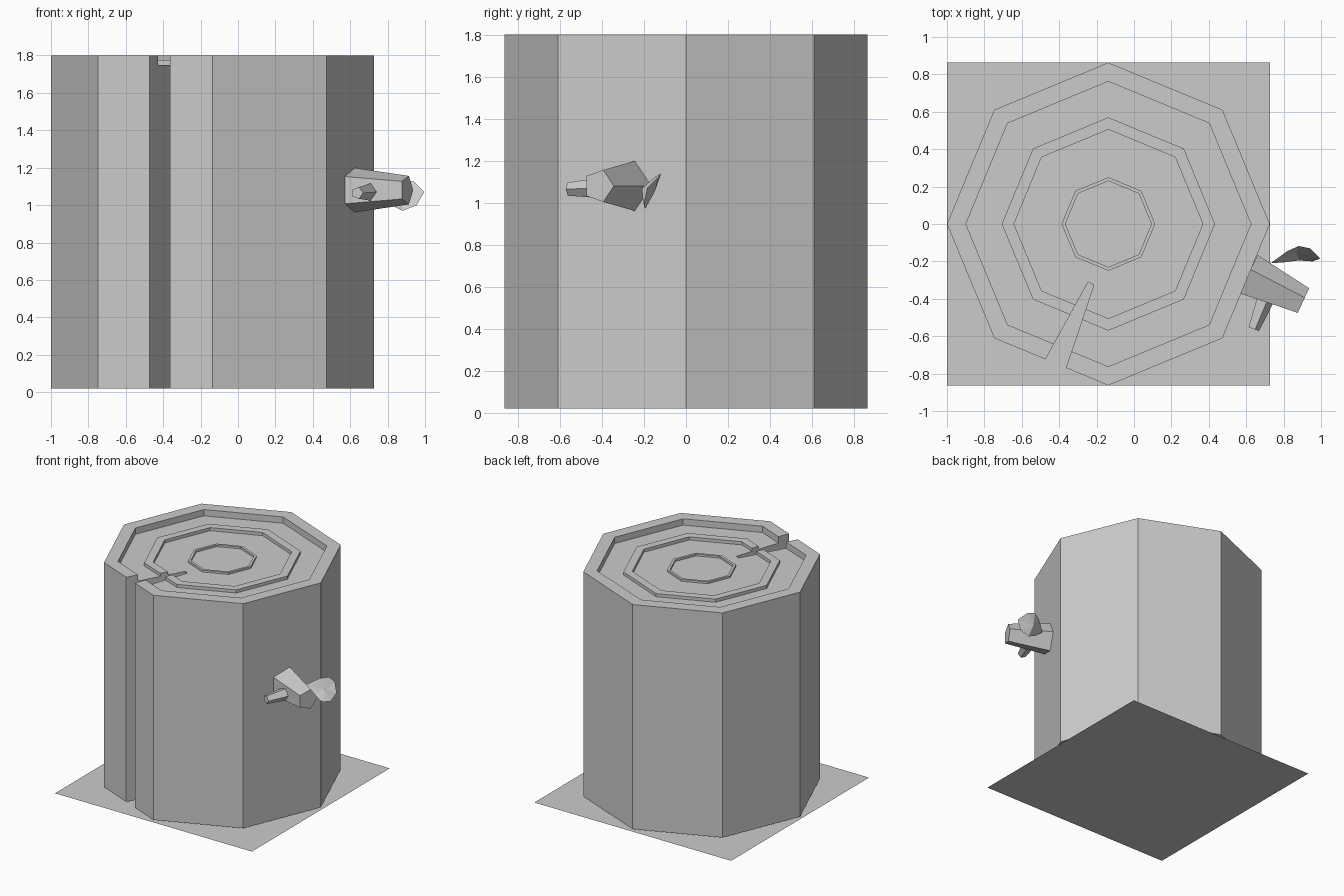
import bpy
from math import cos, sin, pi
from mathutils import Vector

if "Cube" in bpy.data.objects:
    bpy.data.objects.remove(bpy.data.objects["Cube"])

CX = -0.137  # stump axis


def make(name, verts, faces):
    me = bpy.data.meshes.new(name)
    me.from_pydata([tuple(v) for v in verts], [], faces)
    me.update()
    ob = bpy.data.objects.new(name, me)
    bpy.context.scene.collection.objects.link(ob)
    return ob


def lathe(name, profile, sides):
    """Revolve a (radius, z) profile with flat sides, capping both ends."""
    verts = [(CX + r * cos(2 * pi * i / sides), r * sin(2 * pi * i / sides), z)
             for r, z in profile for i in range(sides)]
    faces = [(k * sides + i, k * sides + (i + 1) % sides,
              (k + 1) * sides + (i + 1) % sides, (k + 1) * sides + i)
             for k in range(len(profile) - 1) for i in range(sides)]
    faces.append(tuple(reversed(range(sides))))
    faces.append(tuple(range(len(verts) - sides, len(verts))))
    return make(name, verts, faces)


def taper(name, a, b, ra, rb, sides=5):
    """Tapered limb between two points, first corner pointing sideways."""
    a, b = Vector(a), Vector(b)
    d = (b - a).normalized()
    side = Vector((0, 0, 1)).cross(d).normalized()
    up = d.cross(side)
    verts = [c + r * (side * cos(2 * pi * i / sides) + up * sin(2 * pi * i / sides))
             for c, r in ((a, ra), (b, rb)) for i in range(sides)]
    faces = [(i, (i + 1) % sides, sides + (i + 1) % sides, sides + i) for i in range(sides)]
    faces += [tuple(reversed(range(sides))), tuple(range(sides, 2 * sides))]
    return make(name, verts, faces)


# Ground square
make("ground_patch", [(-1, -.863, 0), (.726, -.863, 0), (.726, .863, 0), (-1, .863, 0)], [(0, 1, 2, 3)])

# Octagonal stump with bark rim and stepped growth rings
stump = lathe("stump", [(.863, .02), (.863, 1.75), (.863, 1.8), (.762, 1.8), (.762, 1.75),
                        (.57, 1.75), (.57, 1.775), (.505, 1.775), (.505, 1.75),
                        (.25, 1.75), (.25, 1.765), (.23, 1.765), (.23, 1.75)], 8)

# Full height wedge split cut into the front
inner_l, inner_r = Vector((-.245, -.31)), Vector((-.215, -.325))
outer_l = inner_l.lerp(Vector((-.467, -.712)), 1.3)
outer_r = inner_r.lerp(Vector((-.362, -.765)), 1.3)
plan = [inner_l, outer_l, outer_r, inner_r]
cutter = make("split_cutter", [(p.x, p.y, z) for z in (-.5, 2.3) for p in plan],
              [(3, 2, 1, 0), (4, 5, 6, 7)] + [(i, (i + 1) % 4, 4 + (i + 1) % 4, 4 + i) for i in range(4)])
cutter.hide_render = True
mod = stump.modifiers.new("split", 'BOOLEAN')
mod.operation, mod.solver, mod.object = 'DIFFERENCE', 'EXACT', cutter
bpy.context.view_layer.objects.active = stump
bpy.ops.object.modifier_apply(modifier="split")
bpy.data.objects.remove(cutter)

# Side branch and its twig
taper("branch", (.608, -.279, 1.08), (.903, -.416, 1.08), .125, .08)
taper("twig", (.715, -.36, 1.072), (.638, -.56, 1.065), .055, .033)

# Cupped leaf: a fan around a raised middle
outline = [(.73, -.21, 1.07), (.80, -.205, 1.01), (.88, -.195, .97), (.955, -.2, 1.0),
           (.995, -.185, 1.07), (.94, -.13, 1.125), (.88, -.118, 1.14), (.82, -.145, 1.125)]
make("leaf", outline + [(.87, -.15, 1.05)], [(i, (i + 1) % 8, 8) for i in range(8)])
